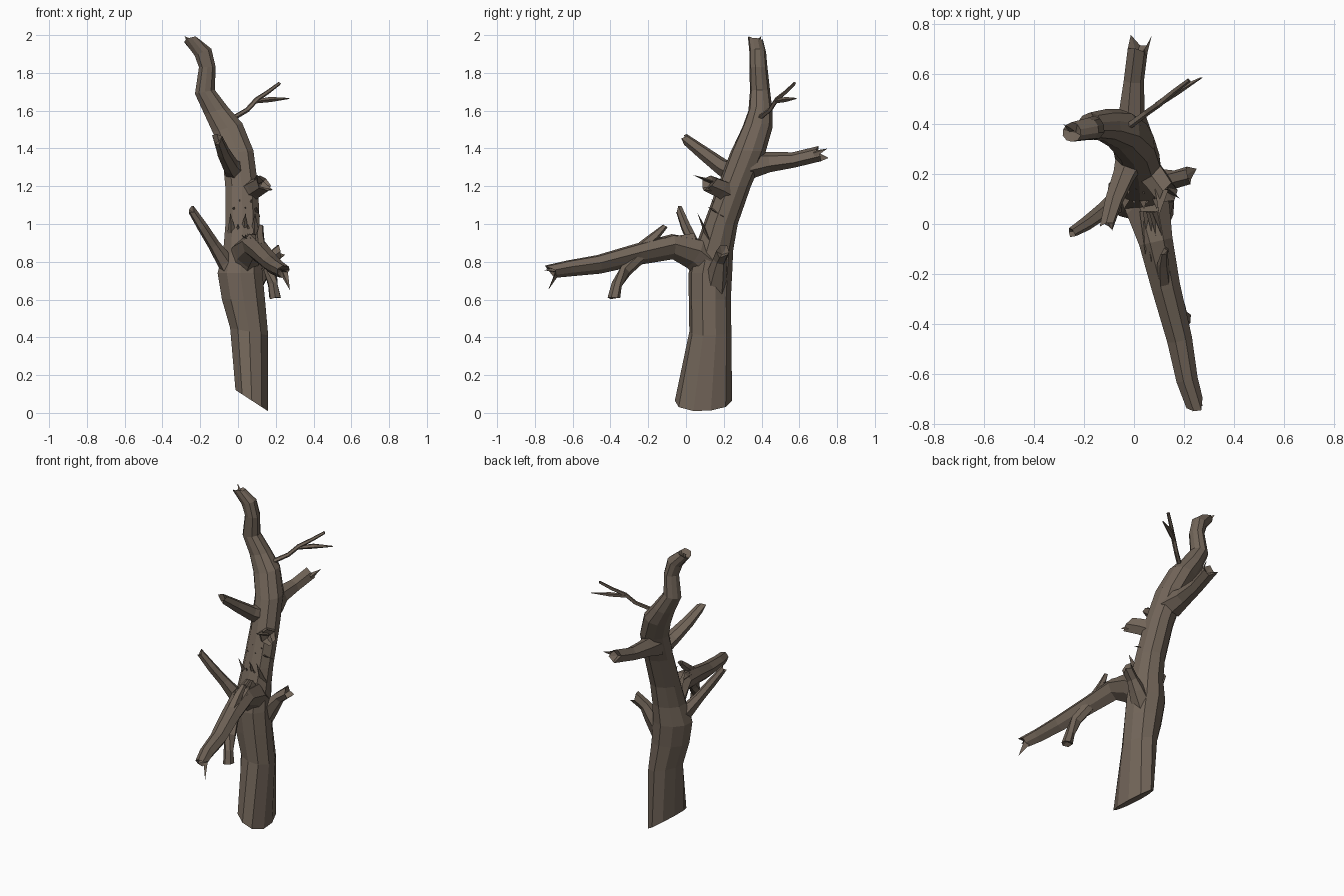
import bpy, bmesh, math, random
from mathutils import Vector

random.seed(4)
bark = bpy.data.materials.new("weathered bark")
bark.diffuse_color = (0.165, 0.128, 0.098, 1)


def finish(bm, name):
    bmesh.ops.recalc_face_normals(bm, faces=bm.faces)
    mesh = bpy.data.meshes.new(name)
    bm.to_mesh(mesh)
    bm.free()
    mesh.materials.append(bark)
    obj = bpy.data.objects.new(name, mesh)
    bpy.context.collection.objects.link(obj)
    return obj


def skin(bm, rings):
    for a, b in zip(rings, rings[1:]):
        n = len(a)
        for i in range(n):
            bm.faces.new((a[i], a[(i + 1) % n], b[(i + 1) % n], b[i]))


def broken_cap(bm, ring, axis, depth):
    """Close a ring with a sunken centre, like snapped wood."""
    mid = sum((v.co for v in ring), Vector()) / len(ring) - axis * depth
    c = bm.verts.new(mid)
    for i in range(len(ring)):
        bm.faces.new((ring[i], ring[(i + 1) % len(ring)], c))


def branch(name, pts, sides=6, jag=0.03):
    """Tapered limb through (x, y, z, radius) points with a jagged end."""
    bm = bmesh.new()
    P = [Vector(p[:3]) for p in pts]
    rings = []
    for k, p in enumerate(P):
        t = (P[min(k + 1, len(P) - 1)] - P[max(k - 1, 0)]).normalized()
        u = t.cross(Vector((0.31, 0.17, 1)) if abs(t.z) < 0.85 else Vector((1, 0, 0))).normalized()
        w = t.cross(u)
        ring = []
        for i in range(sides):
            a = math.tau * i / sides
            r = pts[k][3] * (1 + 0.1 * math.cos(3 * a + 1))
            co = p + (u * math.cos(a) + w * math.sin(a)) * r
            if k == len(P) - 1:
                co += t * random.uniform(-jag, jag)
            ring.append(bm.verts.new(co))
        rings.append(ring)
    skin(bm, rings)
    broken_cap(bm, rings[-1], t, jag)
    bm.faces.new(rings[0])
    return finish(bm, name)


def splinter(bm, base, tip, width):
    """Thin three-sided shard."""
    b, t = Vector(base), Vector(tip)
    d = (t - b).normalized()
    u = d.cross(Vector((0.2, 1, 0.3))).normalized()
    w = d.cross(u)
    vs = [bm.verts.new(b + u * width), bm.verts.new(b - u * width),
          bm.verts.new(b + w * width * 0.7)]
    top = bm.verts.new(t)
    bm.faces.new(vs)
    for i in range(3):
        bm.faces.new((vs[i], vs[(i + 1) % 3], top))


# Trunk: centre x, y, z, half widths in x and y, slope of the ring along x
trunk_rings = [
    (0.073, 0.087, 0.065, 0.085, 0.147, -0.65),
    (0.060, 0.125, 0.43, 0.100, 0.108, -0.2),
    (0.030, 0.122, 0.60, 0.113, 0.108, 0),
    (0.012, 0.125, 0.74, 0.118, 0.112, 0),
    (0.022, 0.143, 0.86, 0.098, 0.100, 0),
    (0.025, 0.180, 1.00, 0.090, 0.088, 0),
    (0.020, 0.252, 1.20, 0.086, 0.086, 0),
    (0.000, 0.325, 1.38, 0.082, 0.090, 0.1),
    (-0.055, 0.375, 1.51, 0.078, 0.078, 0.3),
    (-0.115, 0.392, 1.60, 0.062, 0.062, 0.3),
    (-0.175, 0.390, 1.70, 0.052, 0.052, 0.2),
    (-0.162, 0.382, 1.83, 0.044, 0.046, 0),
    (-0.185, 0.378, 1.91, 0.044, 0.043, 0.4),
    (-0.248, 0.366, 1.98, 0.036, 0.038, 0.3),
]
bm = bmesh.new()
rings = []
for x, y, z, rx, ry, slope in trunk_rings:
    ring = []
    for i in range(10):
        a = math.tau * (i + 0.5) / 10
        k = 1.03 + 0.04 * math.cos(3 * a + 2)
        dx, dy = rx * k * math.cos(a), ry * k * math.sin(a)
        ring.append(bm.verts.new((x + dx, y + dy, max(0, z + slope * dx))))
    rings.append(ring)
skin(bm, rings)
bm.faces.new(rings[0])
for v in rings[-1]:
    v.co.z += random.uniform(-0.012, 0.012)
broken_cap(bm, rings[-1], Vector((-0.5, 0, 0.8)), 0.03)
finish(bm, "trunk")

# Large limb reaching forward, with its side shoots
branch("front_limb", [(0.02, 0.16, 0.76, 0.09), (0.055, 0.05, 0.85, 0.085), (0.085, -0.07, 0.885, 0.066),
                      (0.125, -0.25, 0.845, 0.056), (0.18, -0.46, 0.79, 0.049),
                      (0.21, -0.62, 0.768, 0.042), (0.242, -0.72, 0.75, 0.036)], 7)
branch("front_limb_hanging_shoot", [(0.135, -0.24, 0.83, 0.035), (0.17, -0.32, 0.755, 0.034),
                                    (0.185, -0.365, 0.68, 0.028), (0.197, -0.38, 0.61, 0.033)], 6, 0.012)
branch("front_limb_spur", [(0.12, -0.23, 0.88, 0.03), (0.115, -0.16, 0.94, 0.024),
                           (0.12, -0.115, 0.985, 0.014)], 5, 0.015)

# Other broken limbs around the trunk
branch("left_limb", [(0.0, 0.11, 0.70, 0.06), (-0.07, 0.085, 0.80, 0.045), (-0.13, 0.045, 0.89, 0.032),
                     (-0.19, 0.0, 0.985, 0.028), (-0.248, -0.035, 1.075, 0.021)], 6, 0.015)
branch("right_stub", [(0.06, 0.15, 0.66, 0.07), (0.12, 0.17, 0.75, 0.052), (0.165, 0.18, 0.81, 0.036),
                      (0.215, 0.195, 0.85, 0.036)], 6, 0.03)
branch("middle_stub", [(0.03, 0.25, 1.15, 0.06), (0.09, 0.18, 1.19, 0.052), (0.14, 0.11, 1.22, 0.048)], 6, 0.045)
branch("upper_front_limb", [(0.0, 0.29, 1.26, 0.07), (-0.04, 0.19, 1.305, 0.045), (-0.08, 0.09, 1.38, 0.036),
                            (-0.108, -0.01, 1.455, 0.027)], 6, 0.025)
branch("back_limb", [(0.0, 0.33, 1.31, 0.08), (-0.012, 0.44, 1.325, 0.055), (-0.003, 0.57, 1.337, 0.042),
                     (0.015, 0.715, 1.372, 0.042)], 6, 0.03)

# Thin forked twig near the top
branch("twig", [(-0.07, 0.36, 1.54, 0.014), (-0.01, 0.40, 1.57, 0.014), (0.05, 0.445, 1.605, 0.013),
                (0.10, 0.48, 1.66, 0.013), (0.16, 0.53, 1.70, 0.011), (0.22, 0.575, 1.745, 0.009)], 5, 0.006)
branch("twig_fork", [(0.09, 0.475, 1.65, 0.012), (0.17, 0.53, 1.66, 0.015), (0.27, 0.585, 1.665, 0.003)], 5, 0.004)

# Torn wood where the front limb split from the trunk
bm = bmesh.new()
for i in range(5):
    x = -0.03 + 0.03 * i
    splinter(bm, (x, 0.13, 0.92), (x - 0.01 + 0.01 * (i % 3), 0.06 + 0.02 * (i % 2), 1.0 + 0.06 * ((i + 1) % 2)), 0.032)
    splinter(bm, (x, 0.20, 1.05), (x + 0.01, 0.115 + 0.02 * (i % 2), 1.09 + 0.04 * (i % 2)), 0.03)
    splinter(bm, (0.05 + 0.01 * i, 0.05, 0.925), (0.045 + 0.024 * i, -0.12 - 0.03 * (i % 2), 0.925), 0.032)
finish(bm, "torn_wood")

# Shards at the broken ends
bm = bmesh.new()
splinter(bm, (0.245, -0.68, 0.74), (0.275, -0.73, 0.65), 0.022)
splinter(bm, (0.24, -0.69, 0.76), (0.235, -0.75, 0.755), 0.025)
splinter(bm, (0.04, 0.68, 1.37), (0.07, 0.75, 1.40), 0.02)
splinter(bm, (0.11, 0.14, 1.23), (0.10, 0.035, 1.26), 0.028)
splinter(bm, (0.13, 0.15, 1.2), (0.185, 0.10, 1.18), 0.03)
splinter(bm, (-0.25, 0.38, 1.96), (-0.283, 0.40, 1.995), 0.02)
finish(bm, "end_shards")
